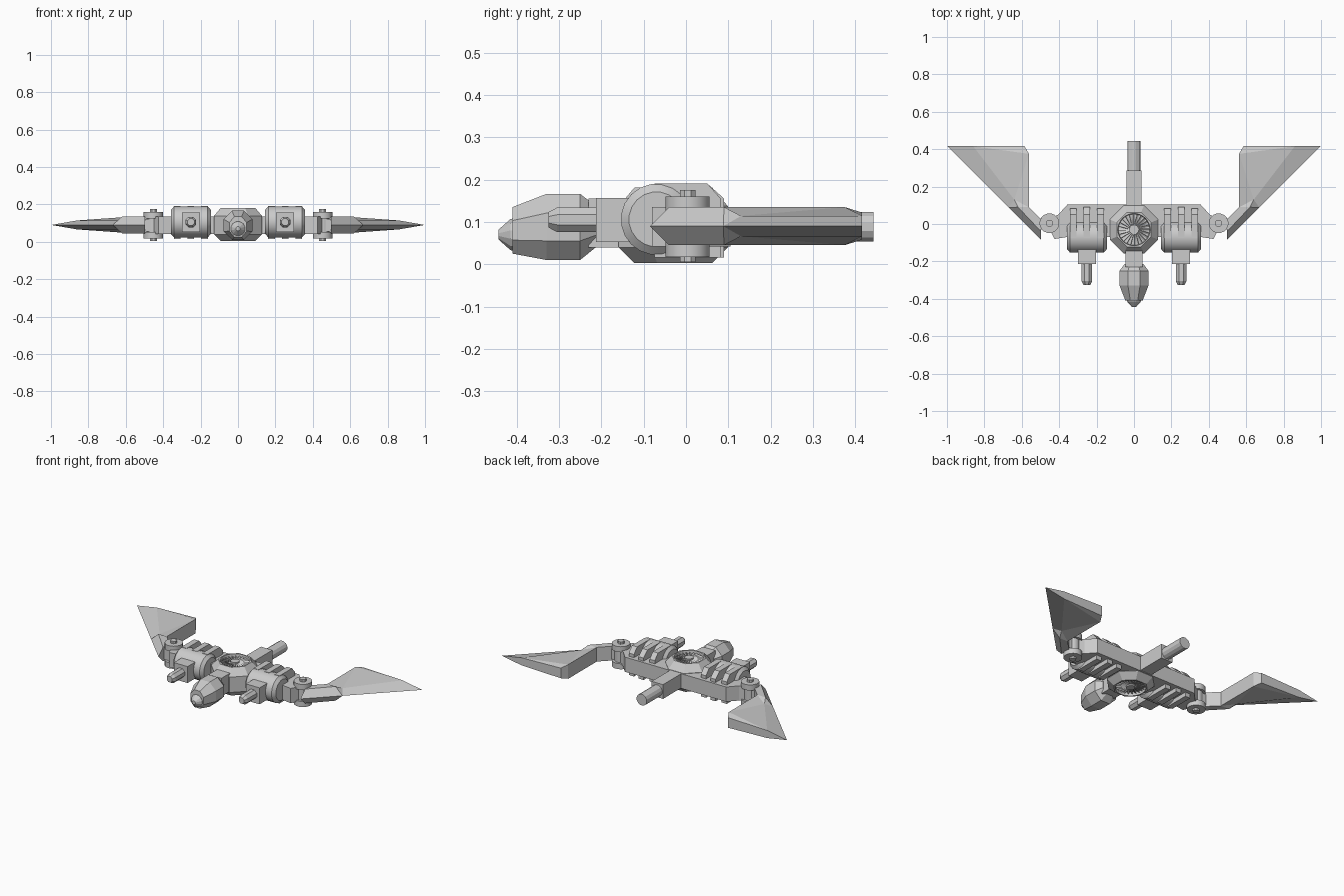
import bpy, bmesh
from math import sin, cos, pi
from mathutils import Vector, Matrix

if "Cube" in bpy.data.objects:
    bpy.data.objects.remove(bpy.data.objects["Cube"])


def finish(bm, name, smooth=False):
    bmesh.ops.recalc_face_normals(bm, faces=bm.faces)
    me = bpy.data.meshes.new(name)
    bm.to_mesh(me)
    bm.free()
    ob = bpy.data.objects.new(name, me)
    bpy.context.collection.objects.link(ob)
    if smooth:
        bpy.ops.object.select_all(action='DESELECT')
        bpy.context.view_layer.objects.active = ob
        ob.select_set(True)
        bpy.ops.object.shade_smooth_by_angle(angle=0.5)
    return ob


def loft(name, rings, smooth=False):
    bm = bmesh.new()
    vs = [[bm.verts.new(p) for p in r] for r in rings]
    for a, b in zip(vs, vs[1:]):
        for i in range(len(a)):
            j = (i + 1) % len(a)
            bm.faces.new((a[i], a[j], b[j], b[i]))
    bm.faces.new(vs[0])
    bm.faces.new(vs[-1])
    return finish(bm, name, smooth)


def box(name, x, y, z):
    return loft(name, [[(x[0], y[0], h), (x[1], y[0], h), (x[1], y[1], h), (x[0], y[1], h)] for h in z])


def turned(name, axis, centre, profile, n=8, smooth=False):
    """profile: (position along axis, radius) pairs; centre: the other two coordinates"""
    rings = []
    for t, r in profile:
        ring = []
        for k in range(n):
            a = 2 * pi * (k + .5) / n
            p = [centre[0] + r * cos(a), centre[1] + r * sin(a)]
            p.insert(axis, t)
            ring.append(p)
        rings.append(ring)
    return loft(name, rings, smooth)


# central octagonal hub with round recesses above and below
HY, N = -0.03, 32


def octagon(apothem, z):
    pts = []
    for k in range(N):
        a = 2 * pi * k / N
        d = (a + pi / 8) % (pi / 4) - pi / 8
        r = apothem / cos(d)
        pts.append((r * cos(a), HY + r * sin(a), z))
    return pts


def circle(r, z):
    return [(r * cos(2 * pi * k / N), HY + r * sin(2 * pi * k / N), z) for k in range(N)]


loft("hub", [circle(.083, .025), circle(.086, .003), octagon(.092, .003), octagon(.129, .04),
             octagon(.129, .137), octagon(.092, .181), circle(.086, .181), circle(.083, .159)])

# fans in both recesses
for side, z in (("top", .167), ("bottom", .017)):
    bm = bmesh.new()
    for k in range(24):
        m = (Matrix.Translation((0, HY, z)) @ Matrix.Rotation(2 * pi * k / 24, 4, 'Z')
             @ Matrix.Translation((.053, 0, 0)) @ Matrix.Rotation(.6, 4, 'X')
             @ Matrix.Diagonal((.06, .011, .003, 1)))
        bmesh.ops.create_cube(bm, size=1, matrix=m)
    finish(bm, side + "_fan_blades")
    turned(side + "_fan_centre", 2, (0, HY), [(z - .011, .026), (z + .011, .026)], 16)

# cross beam
half = [(.355, .105), (.405, .05), (.45, .03), (.45, -.03), (.425, -.08), (.36, -.07)]
outline = half + [(-x, y) for x, y in reversed(half)]
loft("cross_beam", [[(x, y, z) for x, y in outline] for z in (.042, .135)])

# tail
box("tail_boom", (-.04, .04), (.09, .287), (.045, .135))
turned("tail_pipe", 1, (0, .088), [(.28, .036), (.443, .036)], 12, True)

# neck, cockpit and nose
box("neck", (-.045, .045), (-.23, -.14), (.04, .155))


def section(y, w, z0, z1):
    c, h = (z0 + z1) / 2, (z1 - z0) / 2
    pts = [(1, .42), (.42, 1), (-.42, 1), (-1, .42), (-1, -.42), (-.42, -1), (.42, -1), (1, -.42)]
    return [(w * u, y, c + h * v) for u, v in pts]


loft("cockpit", [section(-.213, .05, .04, .138), section(-.25, .077, .01, .166),
                 section(-.33, .077, .01, .166), section(-.41, .046, .025, .135)])
turned("nose", 1, (0, .07), [(-.405, .04), (-.415, .038), (-.443, .012)], 12)

for s, side in ((-1, "left"), (1, "right")):
    # engine pods with barrel
    X = .252 * s
    turned(side + "_pod", 0, (-.07, .106),
           [(X - .107, .065), (X - .09, .084), (X + .09, .084), (X + .107, .065)], 20, True)
    for k in (-1, 0, 1):
        e = .008 if k == 0 else 0
        prof = [(-.075, .191), (.05, .191), (.082 + e, .155), (.082 + e, .016), (-.075, .016)]
        c = X + k * .073
        loft(f"{side}_pod_rib_{k + 2}", [[(x, y, z) for y, z in prof] for x in (c - .018, c + .018)])
    box(side + "_gun_block", (X - .048, X + .048), (-.213, -.13), (.052, .156))
    turned(side + "_gun_barrel", 1, (X, .105), [(-.2, .031), (-.305, .031), (-.325, .02)], 8)

    # hinge discs and pin
    hc = (.452 * s, .004)
    for part, prof, n in (("upper_hinge", [(.125, .053), (.16, .053)], 16),
                          ("lower_hinge", [(.017, .053), (.052, .053)], 16),
                          ("hinge_barrel", [(.05, .038), (.127, .038)], 16),
                          ("hinge_pin", [(.005, .02), (.175, .02)], 8)):
        turned(f"{side}_{part}", 2, hc, prof, n, True)
    xs = sorted((.45 * s, .515 * s))
    box(side + "_hinge_lug", xs, (-.03, .03), (.055, .122))

    # wing blade: sharp outer edge, thick inner edge, same above and below
    P = dict(E0=(.497, -.085, 0), E1=(.67, .088, 0), T=(.998, .416, 0),
             R0=(.497, -.04, .045), R1=(.62, .09, .045),
             M1=(.64, .13, .024), M2=(.86, .416, .024),
             I0=(.497, .025, .045), I1=(.562, .09, .045), I2=(.562, .375, .045), I3=(.585, .416, .032))
    top = ["E0 E1 R1 R0", "R0 R1 I1 I0", "E1 T M2 M1", "M1 R1 E1",
           "M1 M2 I2", "M2 I3 I2", "M1 I2 I1", "M1 I1 R1"]
    bm = bmesh.new()
    v = {(k, d): bm.verts.new((p[0] * s, p[1], .09 + d * p[2])) for k, p in P.items() for d in (1, -1)}
    for f in top:
        for d in (1, -1):
            bm.faces.new([v[k, d] for k in f.split()])
    rim = "E0 R0 I0 I1 I2 I3 M2 T".split()
    for a, b in zip(rim, rim[1:]):
        bm.faces.new((v[a, 1], v[b, 1], v[b, -1], v[a, -1]))
    bmesh.ops.remove_doubles(bm, verts=bm.verts, dist=1e-5)
    finish(bm, side + "_wing")
